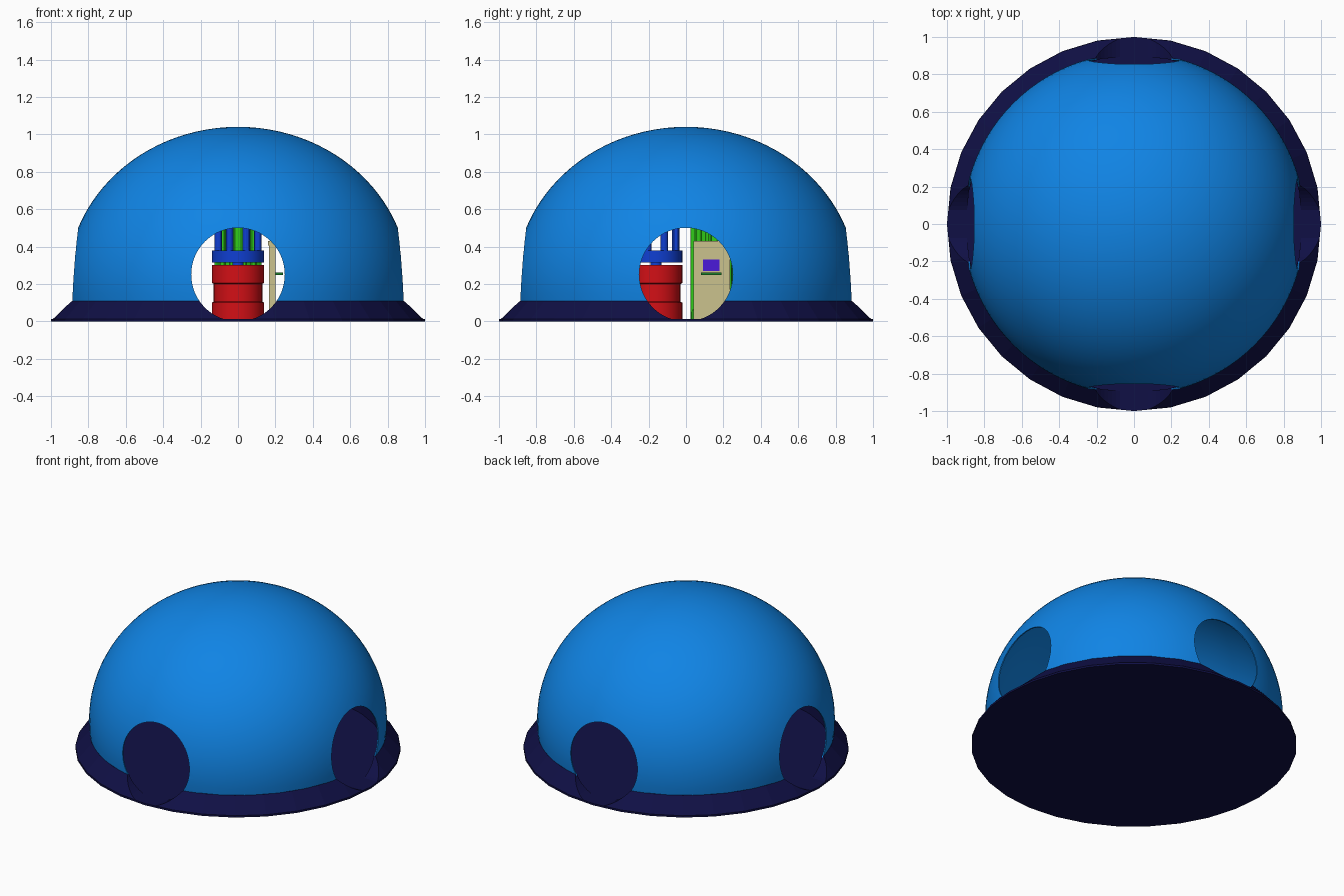
import bpy, bmesh, math
from mathutils import Matrix

if "Cube" in bpy.data.objects:
    bpy.data.objects.remove(bpy.data.objects["Cube"])


def material(name, rgb):
    m = bpy.data.materials.new(name)
    m.diffuse_color = (*rgb, 1)
    m.use_nodes = True
    m.node_tree.nodes["Principled BSDF"].inputs["Base Color"].default_value = m.diffuse_color
    return m


SKY = material("sky_blue", (0.005, 0.23, 0.78))
NAVY = material("navy", (0.005, 0.005, 0.06))
RED = material("red", (0.65, 0.005, 0.008))
BLUE = material("blue", (0.005, 0.05, 0.65))
GREEN = material("green", (0.03, 0.6, 0.01))
BEIGE = material("beige", (0.6, 0.54, 0.27))
PURPLE = material("purple", (0.07, 0.01, 0.7))
DARK_GREEN = material("dark_green", (0.01, 0.2, 0.02))


def make(name, bm, mat, smooth=True):
    bmesh.ops.recalc_face_normals(bm, faces=bm.faces)
    me = bpy.data.meshes.new(name)
    bm.to_mesh(me)
    bm.free()
    ob = bpy.data.objects.new(name, me)
    bpy.context.collection.objects.link(ob)
    if mat:
        me.materials.append(mat)
    if smooth:
        select(ob)
        bpy.ops.object.shade_smooth_by_angle(angle=math.radians(30))
    return ob


def select(ob):
    bpy.ops.object.select_all(action='DESELECT')
    ob.select_set(True)
    bpy.context.view_layer.objects.active = ob


def lathe(name, profile, n, mat, centre=(0, 0), smooth=True):
    """Revolve a closed (r, z) outline around a vertical axis."""
    bm = bmesh.new()
    rings = []
    for r, z in profile:
        if r < 1e-6:
            rings.append([bm.verts.new((*centre, z))] * n)
        else:
            rings.append([bm.verts.new((centre[0] + r * math.cos(2 * math.pi * i / n),
                                        centre[1] + r * math.sin(2 * math.pi * i / n), z))
                          for i in range(n)])
    for a, b in zip(rings, rings[1:] + rings[:1]):
        for i in range(n):
            j = (i + 1) % n
            loop = list(dict.fromkeys((a[i], a[j], b[j], b[i])))
            if len(loop) > 2:
                bm.faces.new(loop)
    return make(name, bm, mat, smooth)


def box(name, lo, hi, mat):
    bm = bmesh.new()
    size = [h - l for l, h in zip(lo, hi)]
    mid = [(h + l) / 2 for l, h in zip(lo, hi)]
    bmesh.ops.create_cube(bm, size=1, matrix=Matrix.Translation(mid) @ Matrix.Diagonal((*size, 1)))
    return make(name, bm, mat, False)


def posts(name, centre, ring_r, r, z0, z1, count, mat):
    bm = bmesh.new()
    for i in range(count):
        a = 2 * math.pi * (i + 0.5) / count
        pos = (centre[0] + ring_r * math.cos(a), centre[1] + ring_r * math.sin(a), (z0 + z1) / 2)
        bmesh.ops.create_cone(bm, cap_ends=True, segments=12, radius1=r, radius2=r,
                              depth=z1 - z0, matrix=Matrix.Translation(pos))
    return make(name, bm, mat)


# Domed shell: flattened ellipsoid with a thin wall
def arc(a, c, steps=28, zc=0.2):
    t0 = -math.asin(0.1 / c)
    ts = [t0 + (math.pi / 2 - t0) * i / steps for i in range(steps + 1)]
    return [(a * math.cos(t) if i < steps else 0, zc + c * math.sin(t)) for i, t in enumerate(ts)]


dome = lathe("dome_shell", arc(0.915, 0.84) + arc(0.907, 0.832)[::-1], 96, SKY)

# Floor plate and sloping skirt around it
lathe("floor_plate", [(0, 0), (1, 0), (1, 0.012), (0, 0.012)], 32, NAVY, smooth=False)
skirt = lathe("base_skirt", [(1, 0.01), (0.912, 0.11), (0.9, 0.11), (0.9, 0.01)], 32, NAVY, smooth=False)

# Four round openings, cut by two crossing cylinders
for axis, angle in (('X', math.pi / 2), ('Y', math.pi / 2)):
    bm = bmesh.new()
    bmesh.ops.create_cone(bm, cap_ends=True, segments=64, radius1=0.25, radius2=0.25, depth=3,
                          matrix=Matrix.Translation((0, 0, 0.25)) @ Matrix.Rotation(angle, 4, axis))
    cutter = make("opening_cutter", bm, None, False)
    cutter.hide_render = True
    for ob in (dome, skirt):
        mod = ob.modifiers.new("opening", 'BOOLEAN')
        mod.operation = 'DIFFERENCE'
        mod.solver = 'EXACT'
        mod.object = cutter
        select(ob)
        # keep the sharp-edge modifier out of the way: booleans act first
        bpy.ops.object.modifier_move_to_index(modifier=mod.name, index=0)
        bpy.ops.object.modifier_apply(modifier=mod.name)
    bpy.data.objects.remove(cutter)

# Front machine: red drum with a blue cage above
F = (0, -0.16)
lathe("red_drum", [(0, 0.012), (0.14, 0.012), (0.14, 0.1), (0.13, 0.105), (0.13, 0.2),
                   (0.14, 0.205), (0.14, 0.3), (0, 0.3)], 32, RED, F)
lathe("drum_spindle", [(0, 0.29), (0.03, 0.29), (0.03, 0.33), (0, 0.33)], 16, BLUE, F)
lathe("cage_lower_ring", [(0, 0.315), (0.14, 0.315), (0.14, 0.38), (0, 0.38)], 32, BLUE, F)
posts("cage_posts", F, 0.115, 0.02, 0.37, 0.53, 8, BLUE)
lathe("cage_upper_ring", [(0, 0.52), (0.14, 0.52), (0.14, 0.57), (0, 0.57)], 32, BLUE, F)

# Rear machine: ribbed green column
B = (0, 0.15)
lathe("green_column", [(0, 0.012), (0.125, 0.012), (0.125, 0.06), (0.11, 0.07), (0.11, 0.5),
                       (0.125, 0.51), (0.125, 0.57), (0, 0.57)], 32, GREEN, B)
posts("column_ribs", B, 0.115, 0.015, 0.05, 0.52, 12, GREEN)

# Side cabinet with a screen and a keyboard shelf
box("cabinet_body", (0.165, 0.05, 0.012), (0.195, 0.23, 0.42), BEIGE)
box("cabinet_top", (0.16, 0.04, 0.405), (0.2, 0.235, 0.43), BEIGE)
for y in (0.04, 0.22):
    box("cabinet_trim", (0.165, y, 0.012), (0.2, y + 0.015, 0.41), BEIGE)
box("screen", (0.19, 0.09, 0.27), (0.2, 0.18, 0.33), PURPLE)
box("keyboard_shelf", (0.19, 0.08, 0.248), (0.24, 0.19, 0.26), DARK_GREEN)
